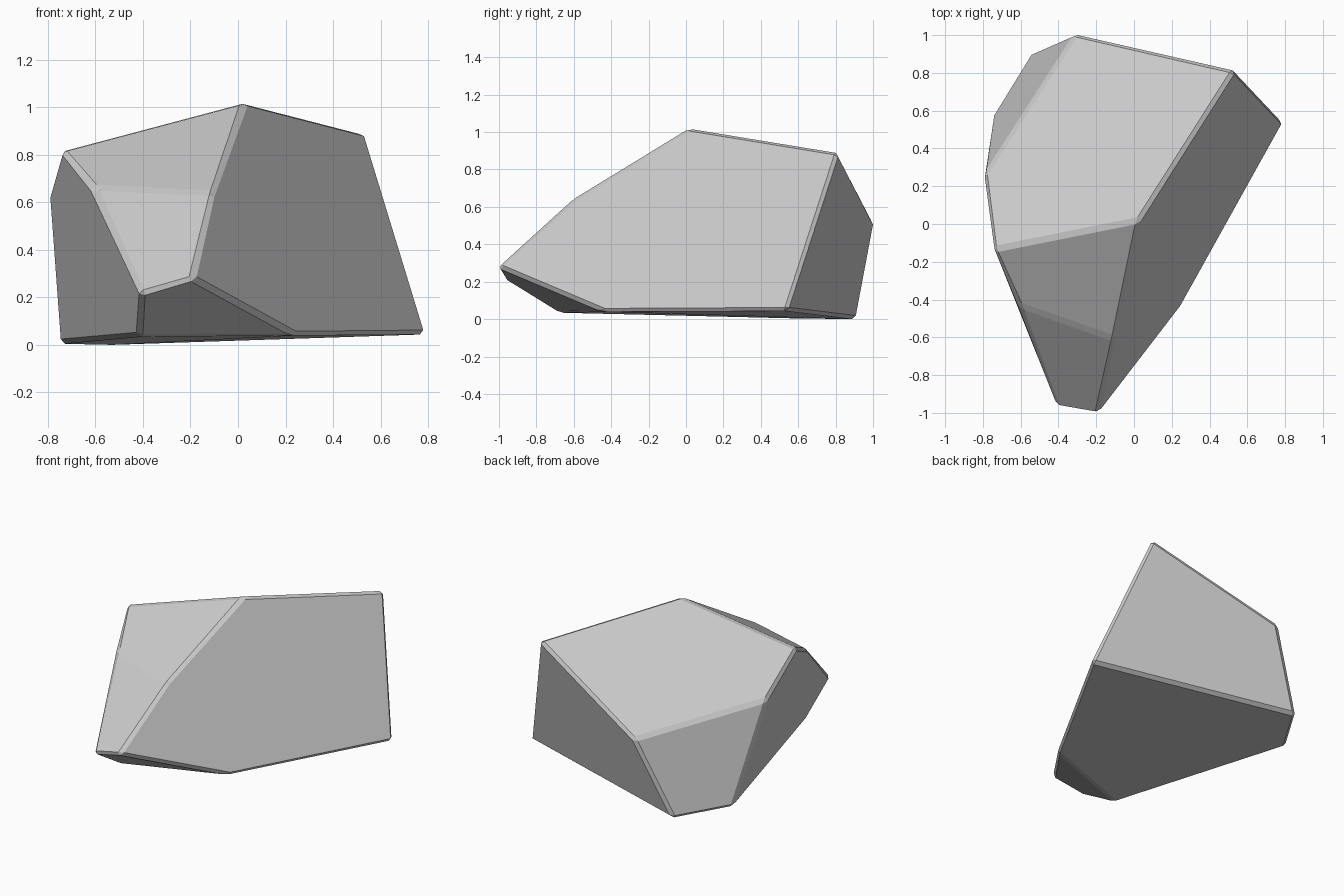
import bpy
import bmesh

default = bpy.data.objects.get("Cube")
if default:
    bpy.data.objects.remove(default, do_unlink=True)

# Stone colour
stone = bpy.data.materials.new("grey_stone")
stone.use_nodes = True
grey = (0.6, 0.6, 0.6, 1)
stone.diffuse_color = grey
stone.node_tree.nodes["Principled BSDF"].inputs["Base Color"].default_value = grey

# Corners of the rock
corners = {
    "peak": (0.03, 0.02, 1.025),
    "shoulder": (-0.745, -0.135, 0.82),
    "cheek": (-0.795, 0.26, 0.635),
    "rear_tip": (-0.31, 1.01, 0.52),
    "crest": (0.535, 0.815, 0.895),
    "side_foot": (0.795, 0.54, 0.045),
    "rear_foot": (-0.54, 0.91, 0.0),
    "cheek_foot": (-0.75, 0.565, 0.005),
    "front_foot": (-0.42, -0.68, 0.035),
    "flank_foot": (0.25, -0.44, 0.04),
    "nose": (-0.19, -1.01, 0.28),
    "nose_side": (-0.41, -0.97, 0.215),
    "brow": (-0.1, -0.61, 0.64),
    "brow_side": (-0.61, -0.43, 0.665),
}

# Chiselled faces, each a loop of corners
faces = [
    "peak crest rear_tip cheek shoulder",
    "peak shoulder brow_side brow",
    "brow brow_side nose_side nose",
    "peak brow nose flank_foot side_foot crest",
    "crest side_foot rear_foot rear_tip",
    "rear_tip rear_foot cheek_foot cheek",
    "cheek cheek_foot front_foot nose_side brow_side shoulder",
    "nose nose_side front_foot flank_foot",
    "side_foot flank_foot front_foot cheek_foot rear_foot",
]

bm = bmesh.new()
verts = {name: bm.verts.new(co) for name, co in corners.items()}
for loop in faces:
    bm.faces.new([verts[name] for name in loop.split()])
bmesh.ops.recalc_face_normals(bm, faces=bm.faces)

# Narrow worn edges
bmesh.ops.bevel(bm, geom=bm.edges[:], offset=0.02, offset_type='OFFSET',
                segments=1, profile=0.5, affect='EDGES', clamp_overlap=True)

# Rest the rock on the ground
lowest = min(v.co.z for v in bm.verts)
bmesh.ops.translate(bm, verts=bm.verts, vec=(0, 0, -lowest))

mesh = bpy.data.meshes.new("rock")
bm.to_mesh(mesh)
bm.free()
mesh.materials.append(stone)
rock = bpy.data.objects.new("rock", mesh)
bpy.context.collection.objects.link(rock)
